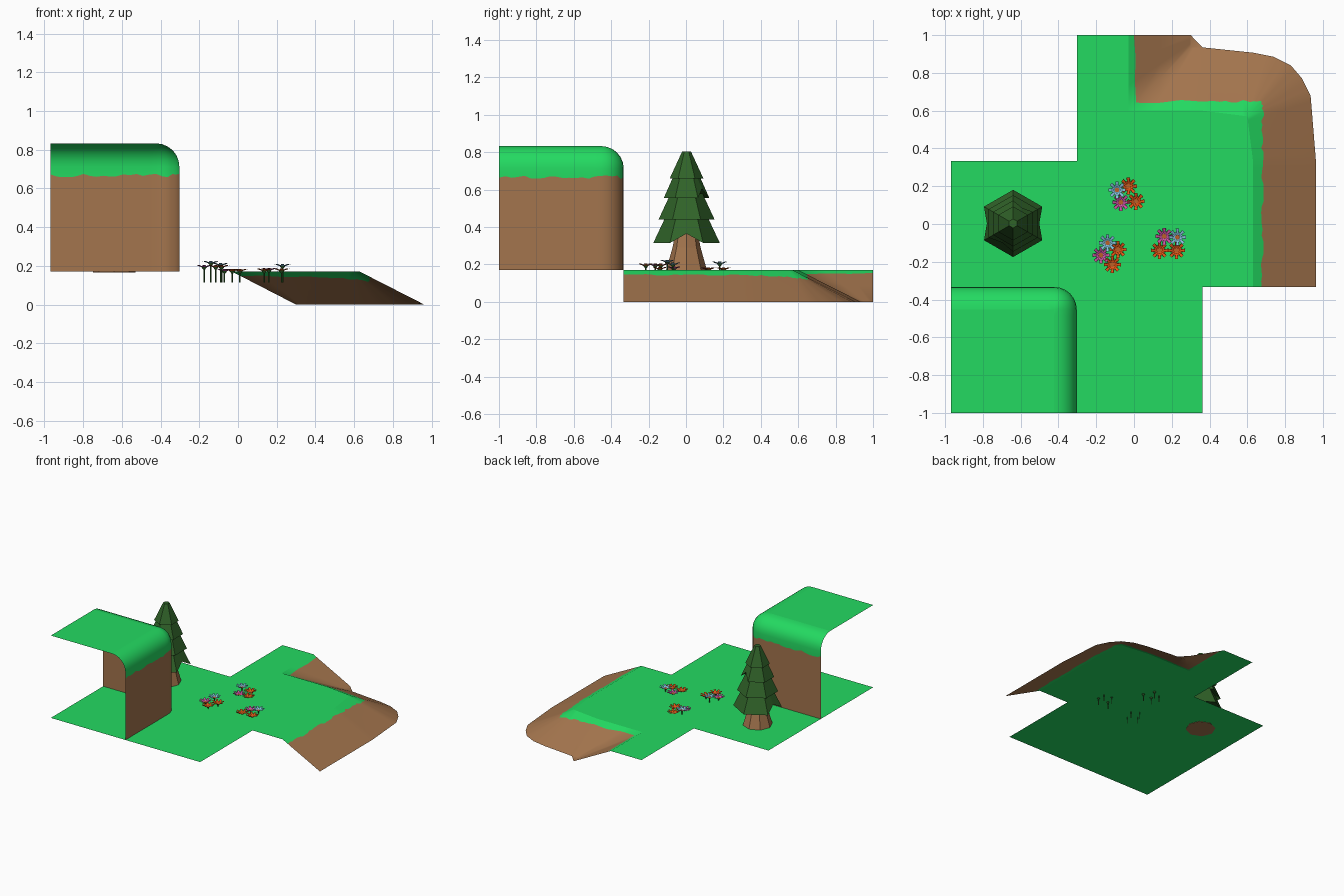
import bpy, bmesh, math, random
from math import sin, cos, pi, radians

if "Cube" in bpy.data.objects:
    bpy.data.objects.remove(bpy.data.objects["Cube"])
random.seed(4)

def mat(name, r, g, b):
    m = bpy.data.materials.new(name)
    m.diffuse_color = (r, g, b, 1)
    m.use_nodes = True
    m.node_tree.nodes["Principled BSDF"].inputs["Base Color"].default_value = m.diffuse_color
    return m

GRASS = mat("grass_green", 0.017, 0.70, 0.12)
DIRT = mat("dirt_brown", 0.37, 0.178, 0.075)
LEAF = mat("pine_green", 0.030, 0.125, 0.022)
ORANGE = mat("petal_orange", 0.83, 0.10, 0.008)
BLUE = mat("petal_blue", 0.24, 0.55, 0.74)
PINK = mat("petal_pink", 0.62, 0.09, 0.38)
CENTRE = mat("flower_centre", 0.50, 0.12, 0.02)

G = 0.17  # ground level

def finish(bm, name, mats, smooth=None, merge=True):
    if merge:
        bmesh.ops.remove_doubles(bm, verts=bm.verts, dist=1e-5)
    me = bpy.data.meshes.new(name)
    bm.to_mesh(me)
    bm.free()
    ob = bpy.data.objects.new(name, me)
    bpy.context.collection.objects.link(ob)
    for m in mats:
        me.materials.append(m)
    if smooth:
        bpy.ops.object.select_all(action='DESELECT')
        ob.select_set(True)
        bpy.context.view_layer.objects.active = ob
        bpy.ops.object.shade_smooth_by_angle(angle=radians(smooth))
    return ob

def loft(bm, rows, mat_of, closed=False):
    """Skin a list of point rows; mat_of gives the material index per row gap."""
    vs = [[bm.verts.new(p) for p in row] for row in rows]
    n = len(rows[0])
    for i in range(len(rows) - 1):
        for j in range(n if closed else n - 1):
            k = (j + 1) % n
            f = bm.faces.new((vs[i][j], vs[i + 1][j], vs[i + 1][k], vs[i][k]))
            f.material_index = mat_of(i)
    return vs

# ---- flat meadow
bm = bmesh.new()
outline = [(0.63, -0.333), (0.63, 0.333), (0.60, 0.57), (0.363, 0.60), (-0.03, 0.60),
           (-0.03, 1), (-0.303, 1), (-0.303, 0.333), (-0.968, 0.333), (-0.968, -1),
           (0.363, -1), (0.363, -0.333)]
bm.faces.new([bm.verts.new((x, y, G)) for x, y in outline])
finish(bm, "meadow", [GRASS])

# ---- bank: spokes (top x, top y, foot x, foot y, grass share)
spokes = [(0.63, -0.333, 0.963, -0.333, 0.15), (0.63, 0.333, 0.963, 0.335, 0.15),
          (0.60, 0.57, 0.935, 0.68, 0.24), (0.60, 0.57, 0.89, 0.77, 0.27),
          (0.60, 0.57, 0.83, 0.84, 0.29), (0.60, 0.57, 0.74, 0.885, 0.25),
          (0.60, 0.57, 0.63, 0.907, 0.24), (0.363, 0.60, 0.363, 0.935, 0.15),
          (-0.03, 0.60, 0.30, 0.935, 0.13), (-0.03, 1, 0.30, 1, 0.10)]
rows = [[], [], [], []]
for a, b in zip(spokes, spokes[1:] + [None]):
    if b is None:
        steps, b = 1, a
    else:
        steps = max(3, int(math.hypot(b[2] - a[2], b[3] - a[3]) / 0.03))
    for s in range(steps):
        ax, ay, bx, by, t = [p + (q - p) * s / steps for p, q in zip(a, b)]
        t += random.uniform(-0.025, 0.025)
        for row, u in zip(rows, (0, t, 0.5, 1)):
            row.append((ax + (bx - ax) * u, ay + (by - ay) * u, G * (1 - u)))
bm = bmesh.new()
loft(bm, rows, lambda i: 0 if i == 0 else 1)
# small floor at the foot of the inner corner
f = bm.faces.new([bm.verts.new(p) for p in ((0.30, 0.935, 0), (0.363, 0.935, 0), (0.30, 1, 0))])
f.material_index = 1
finish(bm, "bank", [GRASS, DIRT], 40)

# ---- cliff: open shell with rounded rim and rounded corner
R, X, Y, TOP = 0.12, -0.303, -0.333, 0.833
profile = [(R * (1 - sin(a)), TOP - R * (1 - cos(a))) for a in [k * pi / 12 for k in range(7)]]
profile += [(0, 0.668), (0, G)]

def cliff_path(inset):
    r = R - inset
    cx, cy = X - R, Y - R
    n = 16
    pts = [(cx + r, -1 + (cy + 1) * k / n) for k in range(n)]
    pts += [(cx + r * cos(k * pi / 12), cy + r * sin(k * pi / 12)) for k in range(7)]
    pts += [(cx + (-0.968 - cx) * k / n, cy + r) for k in range(1, n + 1)]
    return pts

wave = [random.uniform(-0.010, 0.008) for _ in range(60)]
rows = [[(x, y, z + (wave[j] if i == 7 else 0)) for j, (x, y) in enumerate(cliff_path(d))]
        for i, (d, z) in enumerate(profile)]
bm = bmesh.new()
loft(bm, rows, lambda i: 1 if i == 7 else 0)
bmesh.ops.remove_doubles(bm, verts=bm.verts, dist=1e-5)
bmesh.ops.dissolve_degenerate(bm, edges=bm.edges, dist=1e-5)
finish(bm, "cliff_wall", [GRASS, DIRT], 40)
bm = bmesh.new()
bm.faces.new([bm.verts.new((x, y, TOP)) for x, y in
              ((-0.968, -1), (X - R, -1), (X - R, Y - R), (-0.968, Y - R))])
finish(bm, "cliff_top", [GRASS])

# ---- pine tree
TX, TY = -0.64, 0.003

def hex_ring(r, z, notch=()):
    """Twelve points on a hexagon; notched edge midpoints are raised."""
    pts = []
    for k in range(12):
        a = pi / 2 + k * pi / 6
        q = r if k % 2 == 0 else r * cos(pi / 6)
        up = 0.05 if k in notch else 0
        q *= 0.9 if k in notch else 1
        pts.append((TX + q * cos(a), TY + q * sin(a), z + up))
    return pts

bm = bmesh.new()
vs = loft(bm, [[(TX + r * cos(k * pi / 4), TY + r * sin(k * pi / 4), z) for k in range(8)]
               for r, z in ((0.06, 0.37), (0.075, 0.29), (0.11, 0.167))], lambda i: 0, True)
bm.faces.new(vs[0])
bm.faces.new(vs[-1][::-1])
finish(bm, "tree_trunk", [DIRT])

# foliage tiers: (foot radius, foot z, top radius, top z, notched edges)
tiers = [(0.178, 0.315, 0.105, 0.47, (3, 9)), (0.150, 0.440, 0.085, 0.58, (5,)),
         (0.122, 0.555, 0.062, 0.69, (11,)), (0.090, 0.660, 0.024, 0.803, ())]
for i, (r0, z0, r1, z1, notch) in enumerate(tiers):
    bm = bmesh.new()
    vs = loft(bm, [hex_ring(r1, z1), hex_ring(r0, z0, notch), hex_ring(r1 * 0.6, z0 + 0.05)],
              lambda i: 0, True)
    bm.faces.new(vs[0])
    bm.faces.new(vs[-1][::-1])
    finish(bm, f"tree_tier_{i + 1}", [LEAF])

# ---- flowers
def flower(name, x, y, h, petal):
    bm = bmesh.new()
    ring = []
    for k in range(8):  # eight blunt petals
        for da, r in ((-0.27, 0.028), (-0.20, 0.046), (0.20, 0.046), (0.27, 0.028)):
            ring.append((k * pi / 4 + da, r))
    def row(scale, z):
        return [(x + cos(a) * (r if scale is None else scale),
                 y + sin(a) * (r if scale is None else scale),
                 h - 0.012 + r * 0.26 if z is None else z) for a, r in ring]
    vs = loft(bm, [row(0.012, h - 0.012), row(None, None)], lambda i: 0, True)
    bm.faces.new(vs[0]).material_index = 1
    # cup below the petals, then the stem
    loft(bm, [row(0.015, h - 0.011), row(0.004, h - 0.025)], lambda i: 2, True)
    loft(bm, [[(x + 0.004 * cos(k * pi / 2), y + 0.004 * sin(k * pi / 2), z) for k in range(4)]
              for z in (h - 0.02, 0.115)], lambda i: 2, True)
    finish(bm, name, [petal, CENTRE, LEAF], merge=False)

patches = [
    ((-0.09, 0.18, 0.215, BLUE), (-0.03, 0.20, 0.185, ORANGE),
     (-0.07, 0.115, 0.185, PINK), (0.01, 0.12, 0.185, ORANGE)),
    ((-0.14, -0.10, 0.225, BLUE), (-0.085, -0.135, 0.205, ORANGE),
     (-0.175, -0.165, 0.205, PINK), (-0.115, -0.215, 0.205, ORANGE)),
    ((0.23, -0.07, 0.21, BLUE), (0.16, -0.065, 0.19, PINK),
     (0.135, -0.14, 0.187, ORANGE), (0.225, -0.14, 0.187, ORANGE))]
for i, patch in enumerate(patches):
    for j, (x, y, h, petal) in enumerate(patch):
        flower(f"flower_{i + 1}_{j + 1}", x, y, h, petal)
